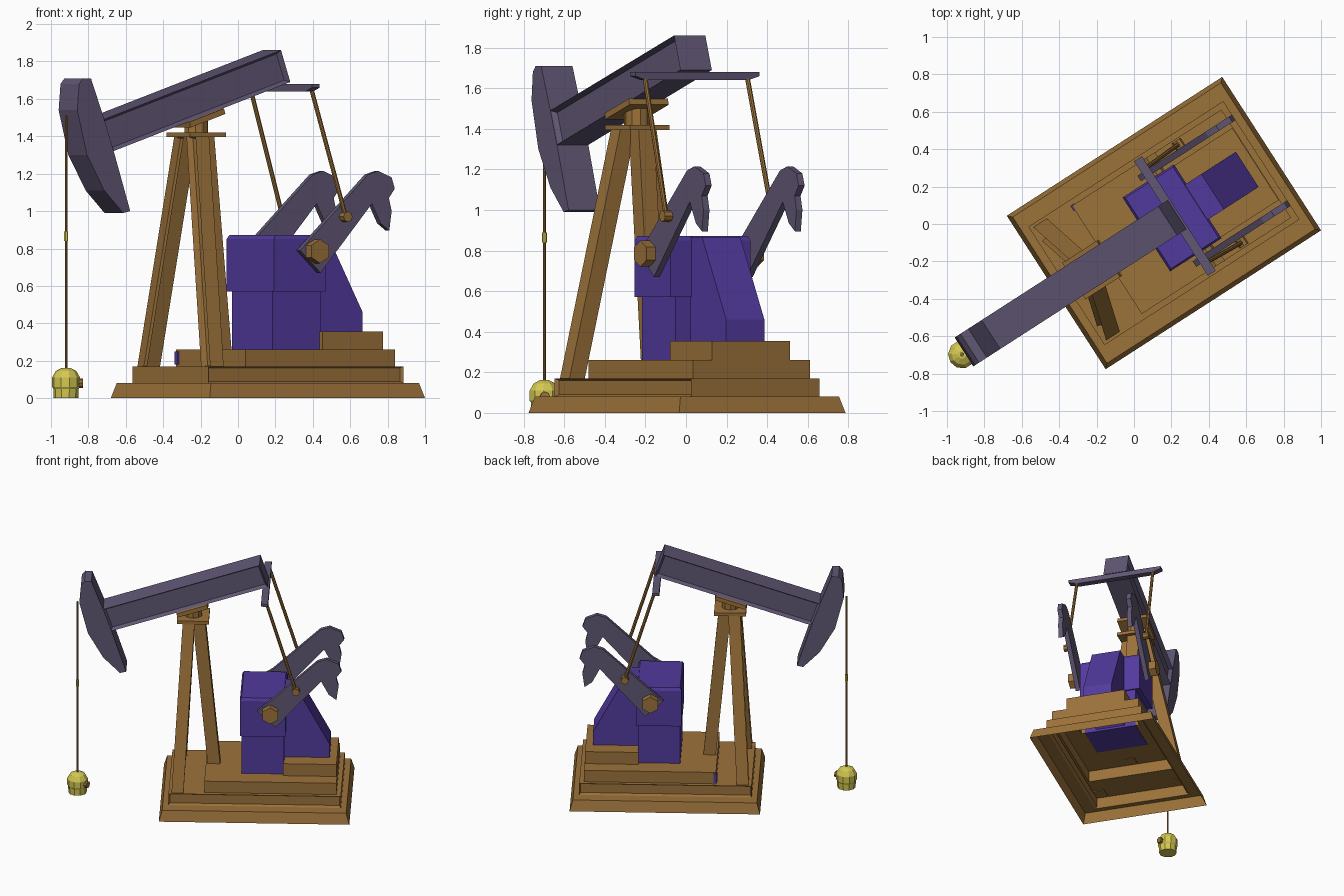
import bpy, bmesh, math
from mathutils import Matrix, Vector

if "Cube" in bpy.data.objects:
    bpy.data.objects.remove(bpy.data.objects["Cube"])

# Local frame: X along the walking beam, Y across it, turned on plan
FRAME = Matrix.Translation((0.16, 0.005, 0)) @ Matrix.Rotation(math.radians(32.8), 4, 'Z')


def material(name, rgb):
    m = bpy.data.materials.new(name)
    m.diffuse_color = (*rgb, 1)
    m.use_nodes = True
    m.node_tree.nodes["Principled BSDF"].inputs["Base Color"].default_value = m.diffuse_color
    return m


BROWN = material("ochre brown", (0.33, 0.168, 0.042))
PURPLE = material("deep purple", (0.085, 0.042, 0.34))
STEEL = material("grey violet", (0.118, 0.095, 0.175))
YELLOW = material("wellhead yellow", (0.66, 0.58, 0.085))


def finish(name, bm, mat, fix=True):
    if fix:
        bmesh.ops.recalc_face_normals(bm, faces=bm.faces)
    me = bpy.data.meshes.new(name)
    bm.to_mesh(me)
    bm.free()
    me.materials.append(mat)
    ob = bpy.data.objects.new(name, me)
    bpy.context.collection.objects.link(ob)
    ob.matrix_world = FRAME
    return ob


def recess(bm, test, rim, depth):
    """Sink a panel into every face that passes the test."""
    bm.normal_update()
    fs = [f for f in bm.faces if test(f)]
    bmesh.ops.inset_individual(bm, faces=fs, thickness=rim, depth=0)
    bm.normal_update()
    for f in fs:
        bmesh.ops.translate(bm, vec=-f.normal * depth, verts=f.verts)


def loft(rings, cap_bottom=True):
    """Skin counter-clockwise rings from bottom to top."""
    bm = bmesh.new()
    vs = [[bm.verts.new(p) for p in r] for r in rings]
    for lo, hi in zip(vs, vs[1:]):
        for i in range(len(lo)):
            j = (i + 1) % len(lo)
            bm.faces.new((lo[i], lo[j], hi[j], hi[i]))
    bm.faces.new(vs[-1])
    if cap_bottom:
        bm.faces.new(vs[0][::-1])
    return bm


def rect(u0, u1, v0, v1, z):
    return [(u0, v0, z), (u1, v0, z), (u1, v1, z), (u0, v1, z)]


def box(name, u0, u1, v0, v1, z0, z1, mat):
    return finish(name, loft([rect(u0, u1, v0, v1, z0), rect(u0, u1, v0, v1, z1)]), mat)


def prism(pts, v0, v1):
    """Extrude a side profile across the frame."""
    bm = bmesh.new()
    a = [bm.verts.new((u, v0, z)) for u, z in pts]
    b = [bm.verts.new((u, v1, z)) for u, z in pts]
    bm.faces.new(a)
    bm.faces.new(b[::-1])
    for i in range(len(a)):
        j = (i + 1) % len(a)
        bm.faces.new((a[i], b[i], b[j], a[j]))
    bmesh.ops.recalc_face_normals(bm, faces=bm.faces)
    return bm


def rod(name, p, q, r, sides, mat):
    p, q = Vector(p), Vector(q)
    bm = bmesh.new()
    m = Matrix.Translation((p + q) / 2) @ (q - p).to_track_quat('Z', 'Y').to_matrix().to_4x4()
    bmesh.ops.create_cone(bm, cap_ends=True, segments=sides, radius1=r, radius2=r,
                          depth=(q - p).length, matrix=m)
    return finish(name, bm, mat)


# Stepped foundation, hollow underneath, with channels in the skid sides
steps = [(-0.685, 0.685, 0.488, 0), (-0.662, 0.662, 0.465, 0.08), (-0.62, 0.62, 0.376, 0.08),
         (-0.62, 0.62, 0.376, 0.17), (-0.363, 0.587, 0.344, 0.17), (-0.363, 0.587, 0.344, 0.26),
         (0.2, 0.583, 0.229, 0.26), (0.2, 0.583, 0.229, 0.355)]
bm = loft([rect(a, b, -w, w, z) for a, b, w, z in steps], cap_bottom=False)
recess(bm, lambda f: abs(f.normal.y) > 0.9 and abs(f.calc_center_median().z - 0.125) < 0.01,
       0.014, 0.02)
finish("foundation", bm, BROWN, fix=False)
box("junction_plate", -0.371, -0.345, 0.315, 0.348, 0.18, 0.25, PURPLE)


# Tripod tower: two splayed front legs and one rear leg
def leg(name, foot, top, a, b, channel):
    rings = [rect(p[0] - a, p[0] + a, p[1] - b, p[1] + b, p[2]) for p in (foot, top)]
    bm = loft(rings)
    if channel:
        recess(bm, lambda f: f.normal.x < -0.9, 0.014, 0.035)
    finish(name, bm, BROWN)


for side, s in (("right", -1), ("left", 1)):
    leg("front_leg_" + side, (-0.556, 0.315 * s, 0.165), (-0.485, 0.06 * s, 1.40), 0.043, 0.045, True)
leg("rear_leg", (-0.305, 0, 0.255), (-0.415, 0, 1.40), 0.045, 0.045, False)

# Saddle bearing under the beam
SLOPE = 0.328
box("tower_cap", -0.57, -0.34, -0.115, 0.115, 1.395, 1.42, BROWN)
rod("saddle_post", (-0.455, 0, 1.41), (-0.455, 0, 1.50), 0.065, 10, BROWN)
zs = lambda u: 1.513 + SLOPE * (u + 0.455)
finish("saddle_plate", prism([(-0.565, zs(-0.565) - 0.03), (-0.345, zs(-0.345) - 0.03),
                              (-0.353, zs(-0.353) + 0.002), (-0.573, zs(-0.573) + 0.002)],
                             -0.115, 0.115), BROWN)

# Walking beam with recessed webs
bm = prism([(-1.044, 1.32), (0.083, 1.69), (0.024, 1.86), (-1.103, 1.49)], -0.092, 0.092)
recess(bm, lambda f: abs(f.normal.y) > 0.9, 0.022, 0.03)
finish("walking_beam", bm, STEEL)

# Curved head of the beam
head = [(-1.26, 1.68), (-1.235, 1.71), (-1.185, 1.71), (-1.10, 1.49), (-1.04, 1.32),
        (-0.935, 1.0), (-0.98, 0.99), (-1.10, 1.11), (-1.21, 1.3), (-1.272, 1.54)]
finish("beam_head", prism(head, -0.092, 0.092), STEEL)

# Equalizer bar, tapering to its ends
bar = [(-0.364, 1.66, 1.68), (-0.30, 1.64, 1.68), (0.30, 1.64, 1.68), (0.364, 1.66, 1.68)]
bm = loft([[(0.045, v, a), (0.095, v, a), (0.095, v, b), (0.045, v, b)] for v, a, b in bar])
finish("equalizer_bar", bm, STEEL)

# Gearbox tower and sloping motor housing
finish("gearbox_base", loft([rect(-0.10, 0.205, -0.2, 0.2, 0.255), rect(-0.10, 0.205, -0.2, 0.2, 0.58)]), PURPLE)
finish("gearbox", loft([rect(-0.112, 0.215, -0.235, 0.235, 0.57), rect(-0.112, 0.215, -0.235, 0.235, 0.85),
                        rect(-0.10, 0.203, -0.225, 0.225, 0.872)]), PURPLE)
finish("motor_housing", prism([(0.19, 0.26), (0.19, 0.868), (0.31, 0.868), (0.53, 0.46), (0.53, 0.35),
                               (0.30, 0.35)], -0.112, 0.112), PURPLE)

# Crank arms with counterweights, crank hubs, pins and pitman rods
arm = [(0.148, 0.67), (0.018, 0.79), (0.45, 1.195), (0.516, 1.215), (0.60, 1.18), (0.62, 1.12),
       (0.583, 1.07), (0.60, 1.0), (0.585, 0.895), (0.53, 0.935), (0.475, 1.04)]
for side, s in (("right", -1), ("left", 1)):
    finish("crank_arm_" + side, prism(arm, 0.255 * s, 0.29 * s), STEEL)
    rod("crank_shaft_" + side, (0.11, 0.2 * s, 0.785), (0.11, 0.26 * s, 0.785), 0.045, 8, BROWN)
    rod("crank_hub_" + side, (0.11, 0.285 * s, 0.785), (0.11, 0.345 * s, 0.785), 0.064, 6, BROWN)
    rod("crank_pin_" + side, (0.294, 0.28 * s, 0.97), (0.294, 0.335 * s, 0.97), 0.028, 8, BROWN)
    rod("pitman_rod_" + side, (0.294, 0.312 * s, 0.97), (0.084, 0.3 * s, 1.65), 0.012, 8, BROWN)

# Bridle, clamp and wellhead
RU, RV = -1.288, -0.006
rod("bridle", (RU, RV, 0.14), (RU, RV, 1.51), 0.007, 8, BROWN)
rod("bridle_clamp", (RU, RV, 0.84), (RU, RV, 0.89), 0.012, 8, YELLOW)
well = [(0.066, 0), (0.068, 0.05), (0.075, 0.06), (0.075, 0.11), (0.055, 0.145), (0.022, 0.162)]
bm = loft([[(RU + r * math.cos(k * math.pi / 5), RV + r * math.sin(k * math.pi / 5), z)
            for k in range(10)] for r, z in well])
finish("wellhead", bm, YELLOW)
rod("wellhead_valve", (RU + 0.05, RV - 0.03, 0.08), (RU + 0.078, RV - 0.046, 0.08), 0.025, 8, BROWN)
